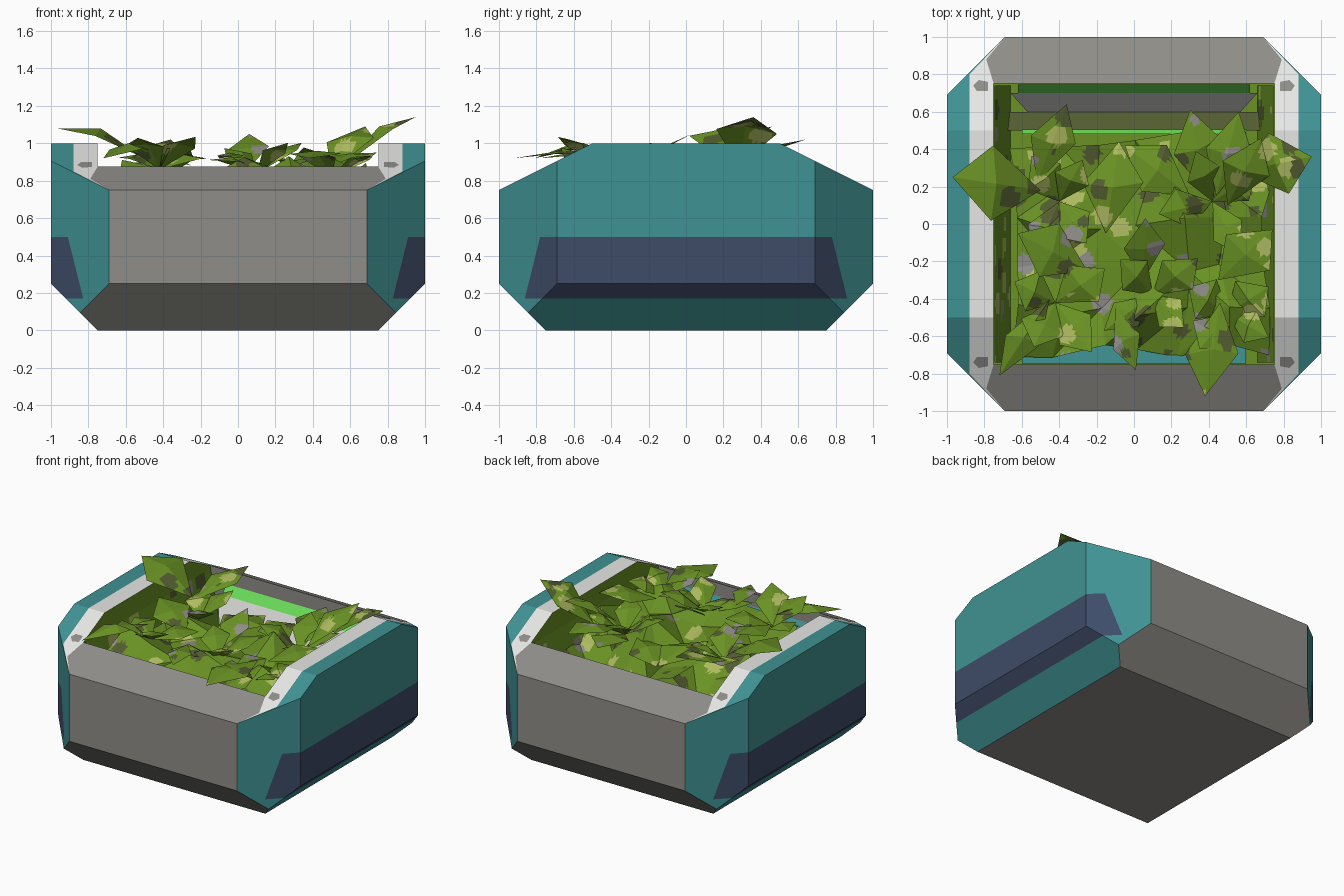
import bpy, bmesh, math, random
from mathutils import Vector, noise

if "Cube" in bpy.data.objects:
    bpy.data.objects.remove(bpy.data.objects["Cube"])

random.seed(4)


def material(name, r, g, b):
    m = bpy.data.materials.new(name)
    lin = [((c / 255 + 0.055) / 1.055) ** 2.4 for c in (r, g, b)]
    m.diffuse_color = (*lin, 1)
    m.use_nodes = True
    m.node_tree.nodes["Principled BSDF"].inputs["Base Color"].default_value = m.diffuse_color
    return m


GREY = material("warm grey", 143, 141, 136)
TEAL = material("teal", 64, 146, 147)
NAVY = material("navy", 62, 76, 104)
LIGHT = material("light grey", 232, 232, 230)
LEAF = material("leaf green", 106, 146, 36)
PALE = material("pale leaf", 174, 187, 96)
DARK = material("dark leaf", 82, 92, 48)
NEON = material("bright green", 108, 224, 90)


def make(name, bm, mats):
    me = bpy.data.meshes.new(name)
    bm.to_mesh(me)
    bm.free()
    for m in mats:
        me.materials.append(m)
    ob = bpy.data.objects.new(name, me)
    bpy.context.collection.objects.link(ob)
    return ob


def slope_z(y):
    return min(1.0, 1 - (abs(y) - 0.5) / 2)


# planter body: hull of a square foot and an octagon, ends sloped off
bm = bmesh.new()
for sx in (-1, 1):
    for sy in (-1, 1):
        bm.verts.new((0.75 * sx, 0.75 * sy, 0))
        bm.verts.new((0.845 * sx, 0.845 * sy, 0.095))
        for x, y in ((1, 0.69), (0.69, 1)):
            bm.verts.new((x * sx, y * sy, 0.25))
            bm.verts.new((x * sx, y * sy, slope_z(y)))
        bm.verts.new((sx, 0.5 * sy, 1))
bmesh.ops.convex_hull(bm, input=bm.verts[:])
bmesh.ops.recalc_face_normals(bm, faces=bm.faces[:])
body = make("planter_body", bm, [GREY, TEAL, NAVY, LIGHT, LEAF])

# square well cut into the top
bm = bmesh.new()
bmesh.ops.create_cube(bm, size=1.5)
bmesh.ops.translate(bm, verts=bm.verts[:], vec=(0, 0, 0.42 + 0.75))
cutter = make("well_cutter", bm, [])
cutter.hide_render = True
mod = body.modifiers.new("well", 'BOOLEAN')
mod.operation = 'DIFFERENCE'
mod.solver = 'EXACT'
mod.object = cutter
bpy.context.view_layer.objects.active = body
bpy.ops.object.modifier_apply(modifier=mod.name)
bpy.data.objects.remove(cutter)

# body colours: cut along the colour borders, then colour by position
bm = bmesh.new()
bm.from_mesh(body.data)
bmesh.ops.triangulate(bm, faces=bm.faces[:])


def cut(co, no):
    bmesh.ops.bisect_plane(bm, geom=bm.verts[:] + bm.edges[:] + bm.faces[:],
                           dist=1e-5, plane_co=co, plane_no=no)


def teal_line(ay):
    return min(0.88, 0.69 + (1 - ay) * 0.95)


def grey_line(ay):
    return min(0.69 + (1 - ay) * 0.833, 0.75 + (ay - 0.75) * 0.308)


cut((0, 0, 0.5), (0, 0, 1))
cut((0, 0, 0.17), (0, 0, 1))
for sx in (-1, 1):
    cut((0.88 * sx, 0, 0), (1, 0, 0))
    cut((0, 0.8 * sx, 0.42), (0, sx, 0.25))
    for sy in (-1, 1):
        cut((0.69 * sx, sy, 0), (sx, 0.95 * sy, 0))
        cut((0.69 * sx, sy, 0), (sx, 0.833 * sy, 0))
        cut((0.75 * sx, 0.75 * sy, 0), (sx, -0.308 * sy, 0))
for f in bm.faces:
    c, n = f.calc_center_median(), f.normal
    ax, ay = abs(c.x), abs(c.y)
    if ax < 0.752 and ay < 0.752 and c.z > 0.3:      # inside the well
        f.material_index = 0 if abs(n.y) > 0.9 else 3 if c.z > 0.86 else 4
    elif n.z > 0.3:                                   # rim
        f.material_index = (1 if ax > teal_line(ay) else
                            0 if ax < grey_line(ay) else 3)
    elif abs(n.x) > 0.2:                              # sides and corners
        navy = 0.17 < c.z < 0.5 and ay - 0.8 + (c.z - 0.42) * 0.25 < 0
        f.material_index = 2 if navy else 1
bm.to_mesh(body.data)
bm.free()


# strips across the well, from (half width, y, z) rows
def strip(name, rows, mat):
    bm = bmesh.new()
    vs = [[bm.verts.new((s * w, y, z)) for s in (-1, 1)] for w, y, z in rows]
    for a, b in zip(vs, vs[1:]):
        bm.faces.new((a[0], a[1], b[1], b[0]))
    return make(name, bm, [mat])


strip("back_upper_band", [(0.62, 0.745, 0.775), (0.62, 0.7, 0.71)], NEON)
strip("back_panel", [(0.66, 0.7, 0.71), (0.57, 0.6, 0.45)], LIGHT)
strip("back_ledge", [(0.73, 0.6, 0.45), (0.73, 0.5, 0.5)], DARK)
strip("back_lower_band", [(0.6, 0.505, 0.515), (0.6, 0.48, 0.515)], NEON)
strip("front_inner_panel", [(0.6, -0.745, 0.78), (0.6, -0.62, 0.6)], TEAL)

# small grey patches on the rim corners
for i, (sx, sy) in enumerate(((-1, -1), (1, -1), (-1, 1), (1, 1))):
    bm = bmesh.new()
    pts = [(0.78, 0.71), (0.84, 0.71), (0.86, 0.74), (0.83, 0.77), (0.78, 0.76)]
    f = bm.faces.new([bm.verts.new((x * sx, y * sy, slope_z(y) + 0.004))
                      for x, y in pts])
    f.normal_update()
    if f.normal.z < 0:
        f.normal_flip()
    make(f"rim_patch_{i + 1}", bm, [GREY])


# foliage: round spots scattered over finely divided flat faces
def spotted(name, bm, cuts=6):
    bmesh.ops.subdivide_edges(bm, edges=bm.edges[:], cuts=cuts, use_grid_fill=True)
    for f in bm.faces:
        dist, pts = noise.voronoi(f.calc_center_median() * 6)
        p = pts[0]
        pick = math.sin(p.x * 127.1 + p.y * 311.7 + p.z * 74.7) * 0.5 + 0.5
        if dist[0] < 0.36:
            f.material_index = 1 if pick > 0.5 else 2 if pick > 0.07 else 3
    return make(name, bm, [LEAF, PALE, DARK, GREY])


# leafy lining that leans in from the well's side walls
bm = bmesh.new()
for s in (-1, 1):
    for k in range(4):
        y0, y1 = -0.74 + k * 0.37, -0.74 + (k + 1) * 0.37
        q = [(0.745, y0, 0.86), (0.745, y1, 0.86), (0.66, y1, 0.43), (0.66, y0, 0.43)]
        bm.faces.new([bm.verts.new((s * x, y, z)) for x, y, z in (q if s < 0 else q[::-1])])
spotted("side_lining", bm, 9)

# crumpled bed of leaves
bm = bmesh.new()
NX, NY = 7, 6
grid = []
for j in range(NY):
    for i in range(NX):
        x = -0.62 + 1.33 * i / (NX - 1) + random.uniform(-0.05, 0.03)
        y = -0.67 + 1.12 * j / (NY - 1) + random.uniform(-0.05, 0.04)
        z = 0.84 + random.uniform(-0.1, 0.1) - max(0, y - 0.05) * 0.55
        if j == 0:
            z -= 0.07
        grid.append(bm.verts.new((x, y, z)))
for j in range(NY - 1):
    for i in range(NX - 1):
        k = j * NX + i
        a, b, c, d = grid[k], grid[k + 1], grid[k + NX + 1], grid[k + NX]
        tris = ((a, b, c), (a, c, d)) if random.random() < 0.5 else ((a, b, d), (b, c, d))
        for t in tris:
            bm.faces.new(t)
spotted("leaf_bed", bm, 8)


# one folded leaf: four triangles around a raised middle
def leaf(bm, base, tip, width, lift=0.04):
    base, tip = Vector(base), Vector(tip)
    d = tip - base
    side = Vector((-d.y, d.x, 0)).normalized() * width
    mid = bm.verts.new(base + d * 0.5 + Vector((0, 0, lift)))
    ring = [bm.verts.new(p) for p in (base, base + d * 0.6 - side + Vector((0, 0, lift / 2)),
                                      tip, base + d * 0.5 + side + Vector((0, 0, lift / 2)))]
    for k in range(4):
        bm.faces.new((mid, ring[k], ring[(k + 1) % 4]))


# large leaves that spill over the rim
bm = bmesh.new()
for base, tip, w, lift in (
        ((-0.50, 0.18, 0.92), (-0.97, 0.25, 1.08), 0.20, 0.08),
        ((0.56, 0.28, 0.88), (0.95, 0.36, 1.14), 0.17, 0.08),
        ((0.50, 0.10, 0.85), (0.68, 0.46, 1.09), 0.13, 0.07),
        ((0.46, -0.42, 0.94), (0.38, -0.92, 0.92), 0.14, 0.03),
        ((-0.45, -0.40, 0.96), (-0.72, -0.81, 0.92), 0.09, 0.06),
        ((-0.10, -0.45, 0.92), (0.01, -0.78, 0.92), 0.08, 0.03),
        ((-0.52, 0.22, 0.88), (-0.36, 0.64, 1.02), 0.12, 0.03),
        ((0.38, 0.18, 0.82), (0.30, 0.61, 0.90), 0.13, 0.05),
        ((0.44, 0.15, 0.85), (0.56, 0.60, 0.93), 0.12, 0.05),
        ((0.30, 0.15, 0.80), (-0.05, 0.42, 0.78), 0.14, 0.05),
        ((-0.15, -0.05, 0.82), (-0.08, 0.44, 0.80), 0.16, 0.06),
        ((-0.25, -0.25, 0.88), (-0.62, -0.05, 0.98), 0.15, 0.04),
        ((0.05, -0.30, 0.86), (0.06, 0.03, 1.05), 0.11, 0.02),
        ((0.45, -0.30, 0.88), (0.74, -0.03, 0.95), 0.15, 0.03)):
    leaf(bm, base, tip, w, lift)
spotted("large_leaves", bm)

# smaller leaves pointing outward from a few plant centres
bm = bmesh.new()
for cx, cy, cz in ((-0.42, -0.42, 0.90), (0.10, -0.38, 0.88),
                   (0.50, -0.48, 0.86), (0.42, 0.12, 0.82), (-0.40, 0.12, 0.85)):
    turn = random.uniform(0, 6.28)
    for k in range(4):
        a = turn + k * math.pi / 2 + random.uniform(-0.4, 0.4)
        r = random.uniform(0.24, 0.33)
        x = max(-0.72, min(0.72, cx + math.cos(a) * r))
        y = max(-0.74, cy + math.sin(a) * r)
        leaf(bm, (cx, cy, cz - 0.04), (x, y, cz + random.uniform(0.0, 0.14)),
             random.uniform(0.09, 0.13), 0.05)
spotted("small_leaves", bm)
